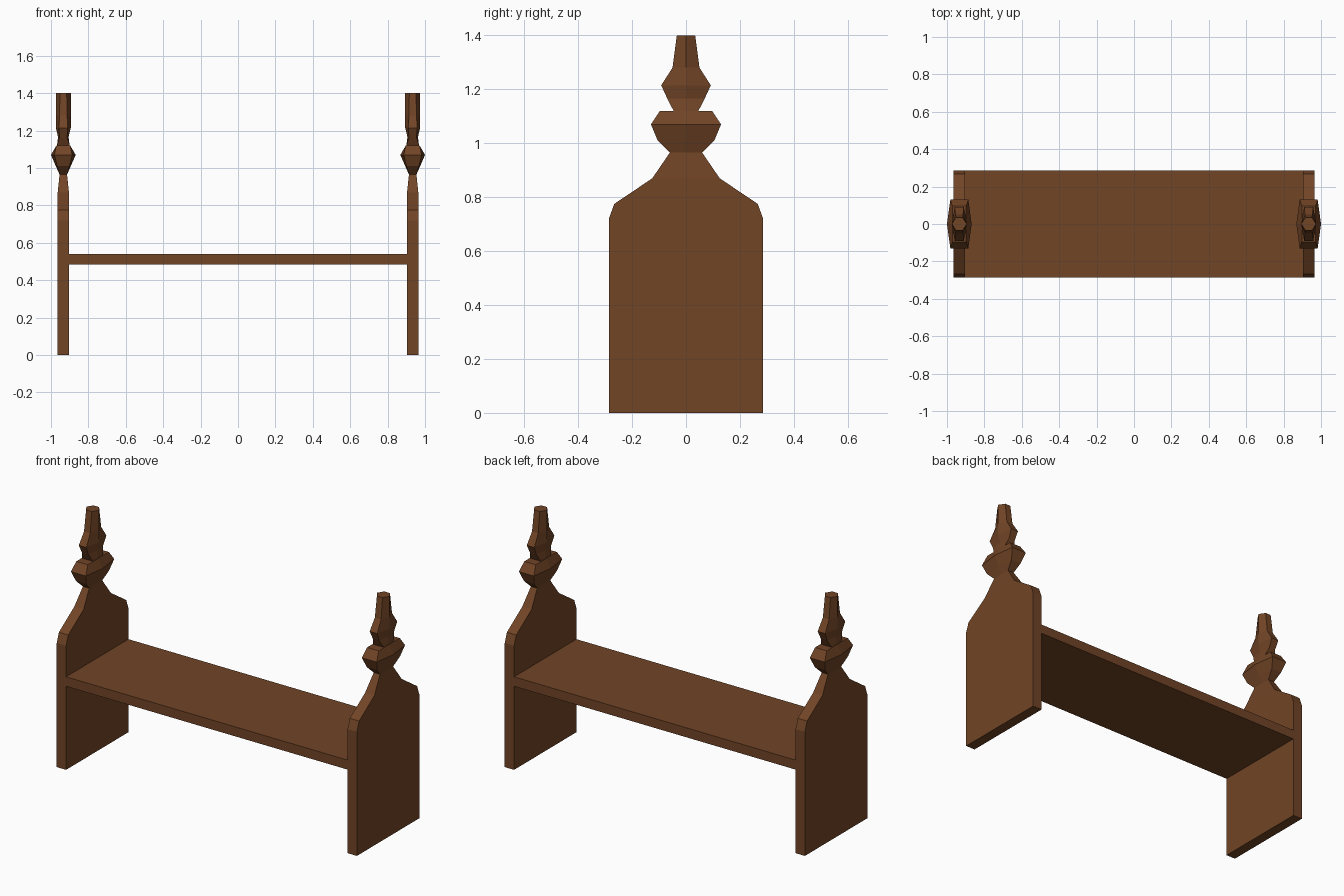
import bpy, bmesh

if "Cube" in bpy.data.objects:
    bpy.data.objects.remove(bpy.data.objects["Cube"])

wood = bpy.data.materials.new("brown wood")
wood.diffuse_color = (0.165, 0.058, 0.019, 1)
wood.use_nodes = True
wood.node_tree.nodes["Principled BSDF"].inputs["Base Color"].default_value = wood.diffuse_color


def make_object(name, bm):
    bmesh.ops.recalc_face_normals(bm, faces=bm.faces)
    me = bpy.data.meshes.new(name)
    bm.to_mesh(me)
    bm.free()
    me.materials.append(wood)
    ob = bpy.data.objects.new(name, me)
    bpy.context.collection.objects.link(ob)
    return ob


def loft(name, rings, cx):
    """Stack six-sided rings: (z, half depth, half width at ends, half width in middle)."""
    bm = bmesh.new()
    prev = None
    for z, hy, xc, xm in rings:
        pts = [(xc, -hy), (xm, 0), (xc, hy), (-xc, hy), (-xm, 0), (-xc, -hy)]
        ring = [bm.verts.new((cx + x, y, z)) for x, y in pts]
        if prev is None:
            bm.faces.new(ring)
        else:
            for i in range(6):
                j = (i + 1) % 6
                bm.faces.new((prev[i], prev[j], ring[j], ring[i]))
        prev = ring
    bm.faces.new(prev)
    return make_object(name, bm)


# end panel outline, narrowing into the neck
panel = [(0, .286, .03, .03), (.72, .286, .03, .03), (.775, .266, .03, .03),
         (.87, .125, .03, .03), (.965, .06, .02, .02)]
# carved finial
finial = [(.965, .06, .02, .02), (1.01, .105, .033, .04), (1.07, .13, .048, .066),
          (1.12, .097, .037, .037), (1.12, .046, .034, .034), (1.165, .069, .02, .028),
          (1.215, .092, .024, .04), (1.28, .05, .02, .04), (1.4, .034, .018, .04)]

for side, sx in (("left", -1), ("right", 1)):
    loft(side + "_end_panel", panel, sx * .934)
    loft(side + "_finial", finial, sx * .934)

# seat board
bm = bmesh.new()
bmesh.ops.create_cube(bm, size=1)
for v in bm.verts:
    v.co = (v.co.x * 1.808, v.co.y * .572, v.co.z * .055 + .5125)
make_object("seat", bm)
